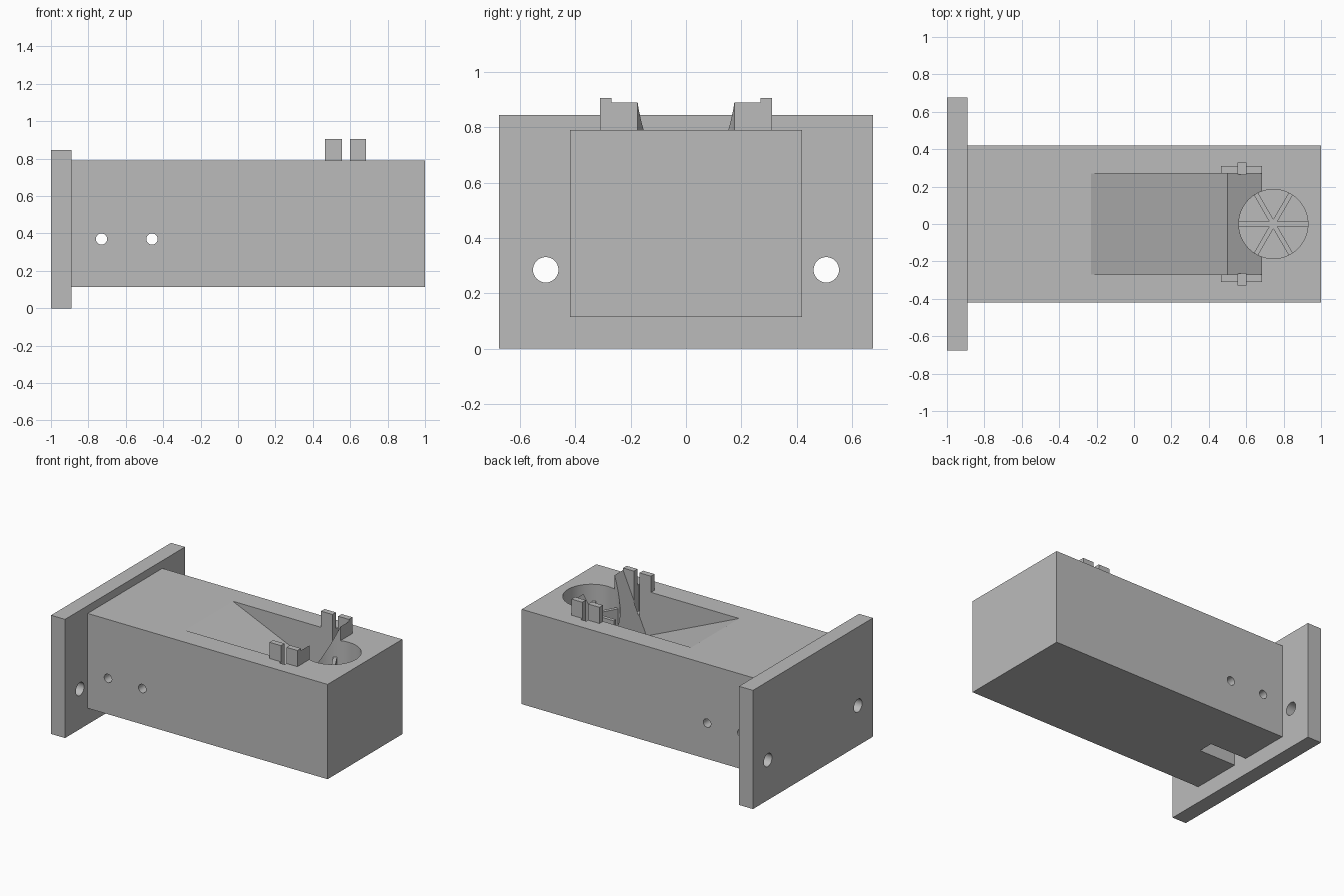
import bpy, bmesh, math
from mathutils import Matrix

if "Cube" in bpy.data.objects:
    bpy.data.objects.remove(bpy.data.objects["Cube"])

grey = bpy.data.materials.new("light_grey")
grey.diffuse_color = (0.5, 0.5, 0.5, 1)
grey.use_nodes = True
grey.node_tree.nodes["Principled BSDF"].inputs["Base Color"].default_value = grey.diffuse_color


def finish(name, bm):
    bmesh.ops.recalc_face_normals(bm, faces=bm.faces)
    me = bpy.data.meshes.new(name)
    bm.to_mesh(me)
    bm.free()
    me.materials.append(grey)
    ob = bpy.data.objects.new(name, me)
    bpy.context.collection.objects.link(ob)
    return ob


def box(name, x0, x1, y0, y1, z0, z1):
    bm = bmesh.new()
    bmesh.ops.create_cube(bm, size=1)
    for v in bm.verts:
        v.co = ((x0 + x1) / 2 + v.co.x * (x1 - x0),
                (y0 + y1) / 2 + v.co.y * (y1 - y0),
                (z0 + z1) / 2 + v.co.z * (z1 - z0))
    return finish(name, bm)


def cylinder(name, centre, radius, depth, axis, sides):
    bm = bmesh.new()
    turn = {"X": Matrix.Rotation(math.pi / 2, 4, "Y"),
            "Y": Matrix.Rotation(math.pi / 2, 4, "X"),
            "Z": Matrix.Identity(4)}[axis]
    bmesh.ops.create_cone(bm, cap_ends=True, segments=sides, radius1=radius,
                          radius2=radius, depth=depth,
                          matrix=Matrix.Translation(centre) @ turn)
    return finish(name, bm)


def prism(name, points, half_width):
    bm = bmesh.new()
    face = bm.faces.new([bm.verts.new((x, -half_width, z)) for x, z in points])
    new = bmesh.ops.extrude_face_region(bm, geom=[face])["geom"]
    for v in new:
        if isinstance(v, bmesh.types.BMVert):
            v.co.y = half_width
    return finish(name, bm)


def combine(ob, tool, operation):
    mod = ob.modifiers.new("combine", "BOOLEAN")
    mod.operation = operation
    mod.solver = "EXACT"
    mod.object = tool
    tool.hide_render = True
    bpy.context.view_layer.objects.active = ob
    bpy.ops.object.modifier_apply(modifier=mod.name)
    bpy.data.objects.remove(tool, do_unlink=True)


# Mounting plate with two bolt holes
plate = box("end_plate", -1, -0.89, -0.675, 0.675, 0, 0.845)
for s in (-1, 1):
    combine(plate, cylinder("hole", (-0.945, s * 0.507, 0.285), 0.046, 0.3, "X", 32), "DIFFERENCE")

# Main block with the raised guide tabs
body = box("main_block", -0.89, 1, -0.42, 0.42, 0.115, 0.79)
combine(body, box("ridge", 0.6, 0.685, -0.29, 0.29, 0.7, 0.89), "UNION")
for s in (-1, 1):
    y0, y1 = sorted((s * 0.27, s * 0.31))
    for x0, x1 in ((0.465, 0.555), (0.6, 0.685)):
        combine(body, box("tab", x0, x1, y0, y1, 0.7, 0.905), "UNION")

# Sloped ramp and steep end wall
ramp = [(-0.33, 0.834), (0.5, 0.47), (0.685, 0.89), (0.72, 0.97), (0.72, 1.05), (-0.33, 1.05)]
combine(body, prism("ramp_cut", ramp, 0.27), "DIFFERENCE")

# Round pocket
combine(body, cylinder("pocket_cut", (0.745, 0, 0.8), 0.185, 0.6, "Z", 64), "DIFFERENCE")

# Side slots between the tabs
for s in (-1, 1):
    y0, y1 = sorted((s * 0.265, s * 0.33))
    combine(body, box("slot", 0.555, 0.6, y0, y1, 0.6, 1.0), "DIFFERENCE")

# Cross holes and underside notch
for x in (-0.73, -0.46):
    combine(body, cylinder("hole", (x, 0, 0.37), 0.03, 1.2, "Y", 32), "DIFFERENCE")
combine(body, box("notch", -0.95, -0.6, -0.055, 0.055, 0.0, 0.26), "DIFFERENCE")

# Star of ribs in the pocket floor
ribs = None
for k in range(3):
    rib = box("pocket_ribs", -0.185, 0.185, -0.0125, 0.0125, 0.495, 0.67)
    rib.data.transform(Matrix.Translation((0.745, 0, 0)) @ Matrix.Rotation(k * math.pi / 3, 4, "Z"))
    if ribs is None:
        ribs = rib
    else:
        combine(ribs, rib, "UNION")

# Smooth round walls, keep edges sharp
bpy.ops.object.select_all(action="DESELECT")
for ob in (plate, body):
    ob.select_set(True)
bpy.context.view_layer.objects.active = body
bpy.ops.object.shade_smooth_by_angle(angle=math.radians(20))
